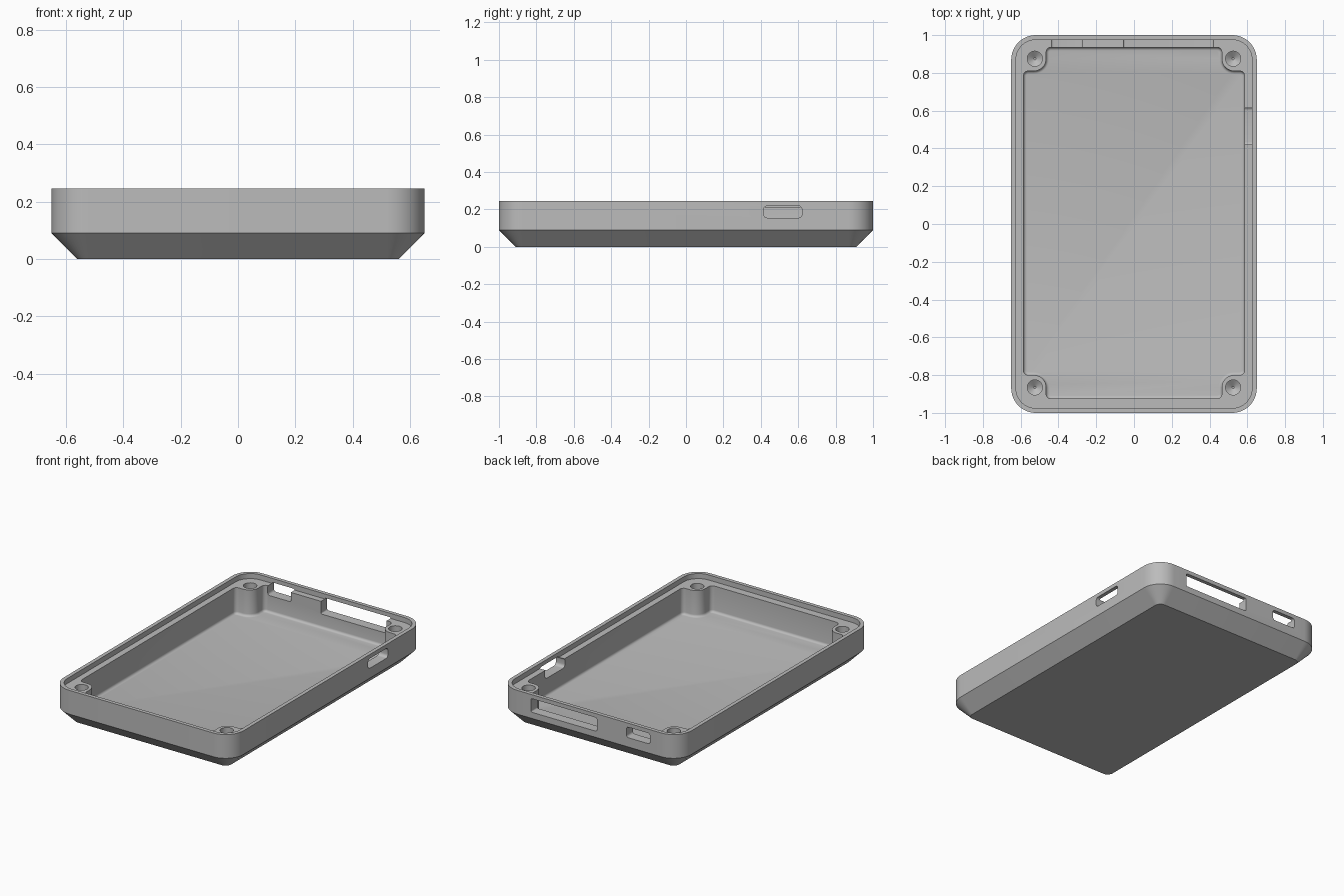
import bpy, bmesh, math
from mathutils import Vector

if "Cube" in bpy.data.objects:
    bpy.data.objects.remove(bpy.data.objects["Cube"])

grey = bpy.data.materials.new("plain grey")
grey.diffuse_color = (0.5, 0.5, 0.5, 1)
grey.use_nodes = True
grey.node_tree.nodes["Principled BSDF"].inputs["Base Color"].default_value = grey.diffuse_color


def rounded(corners, seg=8):
    """Round every right-angled corner (x, y, radius) of a closed outline."""
    out = []
    n = len(corners)
    for i, (x, y, r) in enumerate(corners):
        p = Vector((x, y))
        u = (Vector(corners[i - 1][:2]) - p).normalized()
        v = (Vector(corners[(i + 1) % n][:2]) - p).normalized()
        c = p + r * (u + v)
        for k in range(seg + 1):
            t = math.pi / 2 * k / seg
            out.append(c - r * (v * math.cos(t) + u * math.sin(t)))
    return out


def rect(x0, x1, y0, y1, r, seg=8):
    return rounded([(x0, y0, r), (x1, y0, r), (x1, y1, r), (x0, y1, r)], seg)


def loft(name, loops):
    """Closed solid through a stack of 3D loops of equal length."""
    bm = bmesh.new()
    rings = [[bm.verts.new(p) for p in loop] for loop in loops]
    n = len(rings[0])
    for a, b in zip(rings, rings[1:]):
        for i in range(n):
            j = (i + 1) % n
            bm.faces.new((a[i], a[j], b[j], b[i]))
    bm.faces.new(rings[0][::-1])
    bm.faces.new(rings[-1])
    bmesh.ops.recalc_face_normals(bm, faces=bm.faces)
    me = bpy.data.meshes.new(name)
    bm.to_mesh(me)
    bm.free()
    me.materials.append(grey)
    ob = bpy.data.objects.new(name, me)
    bpy.context.collection.objects.link(ob)
    return ob


def at_z(outline, z):
    return [(p.x, p.y, z) for p in outline]


# Outer body: straight walls over a 45 degree chamfered base
wall = rect(-0.65, 0.65, -1, 1, 0.13, 12)
base = rect(-0.56, 0.56, -0.91, 0.91, 0.04, 12)
case = loft("case_shell", [at_z(base, 0), at_z(wall, 0.09), at_z(wall, 0.245)])

cutters = []

# Shallow recess inside the rim
lip = rect(-0.625, 0.625, -0.975, 0.975, 0.105, 12)
cutters.append(loft("lip_cutter", [at_z(lip, 0.212), at_z(lip, 0.3)]))


def cavity(d):
    """Cross-shaped pocket outline leaving a screw post in each corner."""
    ax, bx = 0.585 - d, 0.465 - d
    ay, by = 0.93 - d, 0.805 - d
    c, v = 0.025 - d, 0.065 + d
    pts = [(bx, -ay, c), (bx, -by, v), (ax, -by, c),
           (ax, by, c), (bx, by, v), (bx, ay, c),
           (-bx, ay, c), (-bx, by, v), (-ax, by, c),
           (-ax, -by, c), (-bx, -by, v), (-bx, -ay, c)]
    return rounded([(x, y + 0.005, r) for x, y, r in pts])


# Main pocket with a small fillet round the floor
R = 0.016
levels = []
for k in range(5):
    t = math.pi / 2 * k / 4
    levels.append(at_z(cavity(R * (1 - math.sin(t))), 0.04 + R * (1 - math.cos(t))))
levels.append(at_z(cavity(0), 0.3))
cutters.append(loft("pocket_cutter", levels))

# Screw holes with conical bottoms
for sx in (-1, 1):
    for y in (-0.865, 0.875):
        rings = [[(sx * 0.525 + r * math.cos(a), y + r * math.sin(a), z)
                  for a in (2 * math.pi * i / 32 for i in range(32))]
                 for r, z in ((0.006, 0.085), (0.04, 0.11), (0.04, 0.3))]
        cutters.append(loft("screw_hole_cutter", rings))

# Port openings in the back wall and in the right wall
for x0, x1, z0, r in ((-0.44, -0.27, 0.15, 0.015), (-0.055, 0.42, 0.13, 0.008)):
    prof = rect(x0, x1, z0, 0.219, r, 4)
    cutters.append(loft("back_port_cutter",
                        [[(p.x, y, p.y) for p in prof] for y in (0.9, 1.1)]))
prof = rect(0.415, 0.62, 0.155, 0.219, 0.02, 6)
cutters.append(loft("side_port_cutter",
                    [[(x, p.x, p.y) for p in prof] for x in (0.55, 0.75)]))

# Cut everything out of the shell
bpy.context.view_layer.objects.active = case
for c in cutters:
    m = case.modifiers.new("cut", 'BOOLEAN')
    m.operation, m.solver, m.object = 'DIFFERENCE', 'EXACT', c
    bpy.ops.object.modifier_apply(modifier=m.name)
    bpy.data.objects.remove(c)

bpy.ops.object.select_all(action='DESELECT')
case.select_set(True)
bpy.ops.object.shade_smooth_by_angle(angle=math.radians(30))
